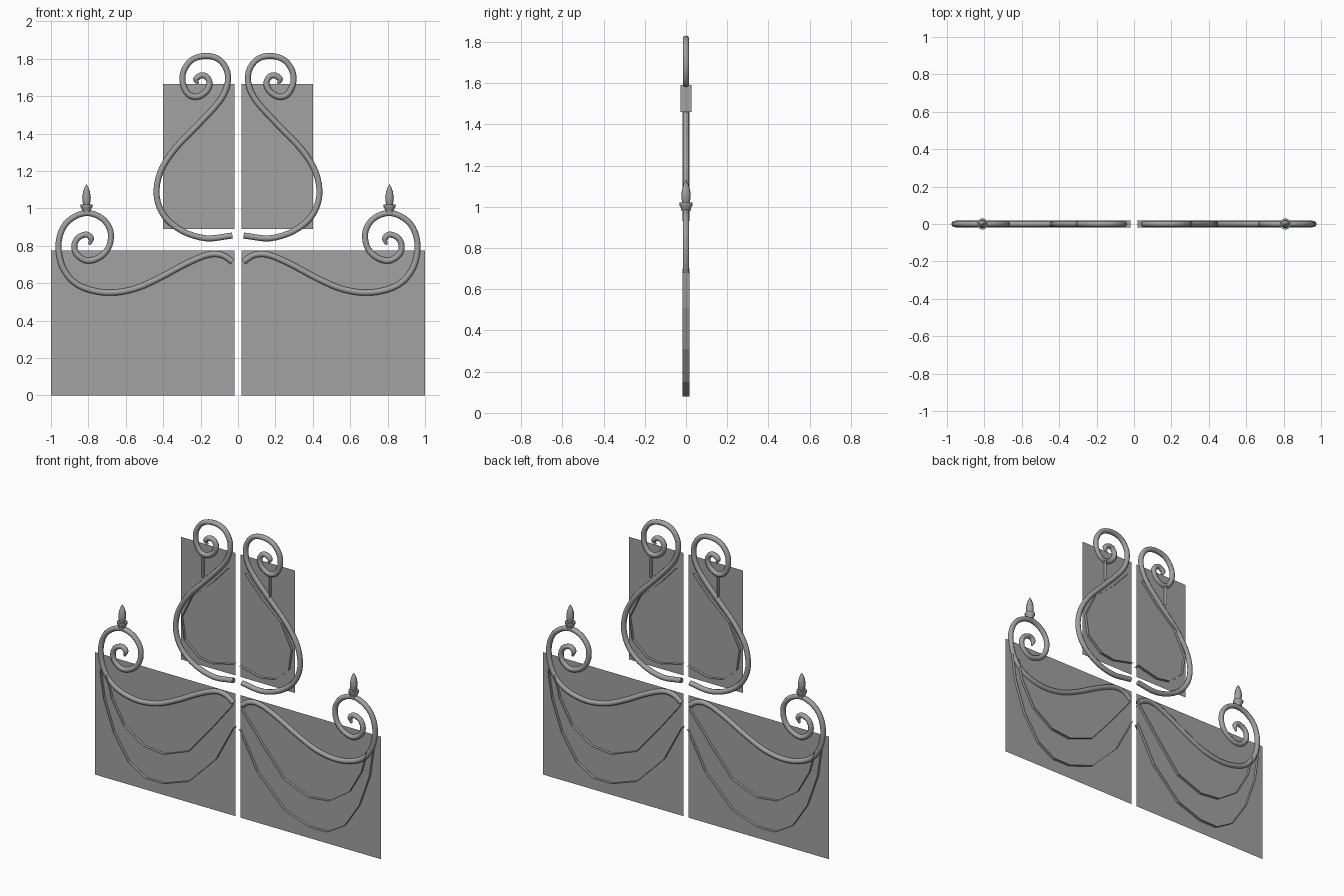
import bpy
import bmesh
import math
from mathutils import Vector

cube = bpy.data.objects.get("Cube")
if cube:
    bpy.data.objects.remove(cube, do_unlink=True)

iron = bpy.data.materials.new("grey_iron")
iron.use_nodes = True
GREY = (0.36, 0.36, 0.36, 1)
iron.diffuse_color = GREY
iron.node_tree.nodes["Principled BSDF"].inputs["Base Color"].default_value = GREY


def finish(name, bm, smooth=False):
    mesh = bpy.data.meshes.new(name)
    bm.to_mesh(mesh)
    bm.free()
    mesh.materials.append(iron)
    obj = bpy.data.objects.new(name, mesh)
    bpy.context.collection.objects.link(obj)
    if smooth:
        bpy.ops.object.select_all(action="DESELECT")
        obj.select_set(True)
        bpy.context.view_layer.objects.active = obj
        bpy.ops.object.shade_smooth_by_angle(angle=math.radians(50))
    return obj


def smooth_path(points, steps):
    """Catmull-Rom path through x, z points."""
    p = [Vector(q) for q in points]
    p = [2 * p[0] - p[1]] + p + [2 * p[-1] - p[-2]]
    path = []
    for a, b, c, d in zip(p, p[1:], p[2:], p[3:]):
        for i in range(steps):
            t = i / steps
            path.append(0.5 * (2 * b + (c - a) * t + (2 * a - 5 * b + 4 * c - d) * t * t
                               + (3 * b - a - 3 * c + d) * t ** 3))
    return path + [p[-2]]


def skin(bm, rings, closed_ends=True):
    n = len(rings[0])
    for r, s in zip(rings, rings[1:]):
        for i in range(n):
            j = (i + 1) % n
            bm.faces.new((r[i], r[j], s[j], s[i]))
    if closed_ends:
        bm.faces.new(rings[0])
        bm.faces.new(rings[-1])
    bmesh.ops.recalc_face_normals(bm, faces=bm.faces)


def tube(name, points, side, radius=0.016, sides=10):
    path = smooth_path(points, 4)
    bm = bmesh.new()
    rings = []
    for i, c in enumerate(path):
        t = (path[min(i + 1, len(path) - 1)] - path[max(i - 1, 0)]).normalized()
        r = radius * min(1, 0.35 + (len(path) - 1 - i) * 0.16)  # tapered scroll tip
        ring = []
        for k in range(sides):
            a = math.tau * k / sides
            u, v = r * math.cos(a), r * math.sin(a)
            ring.append(bm.verts.new((side * (c.x - t.y * u), v, c.y + t.x * u)))
        rings.append(ring)
    skin(bm, rings)
    finish(name, bm, True)


def ribbon(name, points, side, half_width):
    bm = bmesh.new()
    rows = [[bm.verts.new((side * x, y, z)) for y in (-half_width, half_width)]
            for x, z in points]
    for a, b in zip(rows, rows[1:]):
        bm.faces.new((a[0], a[1], b[1], b[0]))
    finish(name, bm)


def lathe(name, profile, x, sides=8):
    bm = bmesh.new()
    rings = [[bm.verts.new((x + r * math.cos(math.tau * k / sides),
                            r * math.sin(math.tau * k / sides), z))
              for k in range(sides)] for r, z in profile]
    skin(bm, rings)
    finish(name, bm, True)


def panel(name, x0, x1, z0, z1):
    bm = bmesh.new()
    bm.faces.new([bm.verts.new((x, 0, z)) for x, z in
                  ((x0, z0), (x1, z0), (x1, z1), (x0, z1))])
    finish(name, bm)


upper_scroll = [(.03, .855), (.17, .84), (.3, .88), (.395, .96), (.435, 1.07), (.415, 1.195),
                (.34, 1.315), (.22, 1.44), (.105, 1.565), (.06, 1.65), (.057, 1.73),
                (.1, 1.795), (.17, 1.815), (.245, 1.795), (.29, 1.735), (.295, 1.67),
                (.265, 1.61), (.217, 1.597), (.17, 1.625), (.152, 1.67), (.17, 1.705),
                (.2, 1.71), (.225, 1.69), (.213, 1.665)]
lower_scroll = [(.03, .715), (.085, .75), (.16, .752), (.275, .705), (.435, .62), (.57, .565),
                (.715, .55), (.855, .59), (.935, .68), (.96, .8), (.935, .897), (.875, .955),
                (.8, .975), (.725, .945), (.682, .88), (.688, .8), (.735, .742), (.805, .72),
                (.86, .752), (.875, .8), (.855, .843), (.81, .86), (.785, .838), (.795, .805)]
upper_band = [(.06, 1.56), (.17, 1.44), (.31, 1.32), (.385, 1.165), (.365, 1.03),
              (.265, .945), (.17, .93), (.02, .965)]
short_swag = [(.03, .7), (.19, .5), (.335, .33), (.51, .265), (.65, .28), (.79, .375),
              (.875, .525), (.91, .66)]
long_swag = [(.02, .565), (.145, .33), (.335, .14), (.51, .08), (.635, .08), (.755, .15),
             (.86, .31), (.93, .51), (.955, .68)]

# Mirrored gate leaves
for label, side in (("left", 1), ("right", -1)):
    inner = 0.018 * side
    panel(label + "_lower_panel", inner, side, 0, 0.775)
    panel(label + "_upper_panel", inner, 0.4 * side, 0.89, 1.665)
    tube(label + "_upper_scroll", upper_scroll, side)
    tube(label + "_lower_scroll", lower_scroll, side)
    # Thin bands standing edge-on to the panels
    ribbon(label + "_upper_band", upper_band, side, 0.018)
    ribbon(label + "_short_swag", short_swag, side, 0.018)
    ribbon(label + "_long_swag", long_swag, side, 0.018)
    ribbon(label + "_upright_band", [(.235, 1.46), (.235, 1.59)], side, 0.027)
    # Finial on the outer scroll
    lathe(label + "_finial_cup", [(.022, .98), (.024, .995), (.031, 1.005), (.031, 1.02)],
          0.81 * side)
    lathe(label + "_finial_bud", [(.016, 1.015), (.022, 1.04), (.023, 1.06), (.018, 1.09),
                                  (.01, 1.112), (.001, 1.127)], 0.81 * side)
